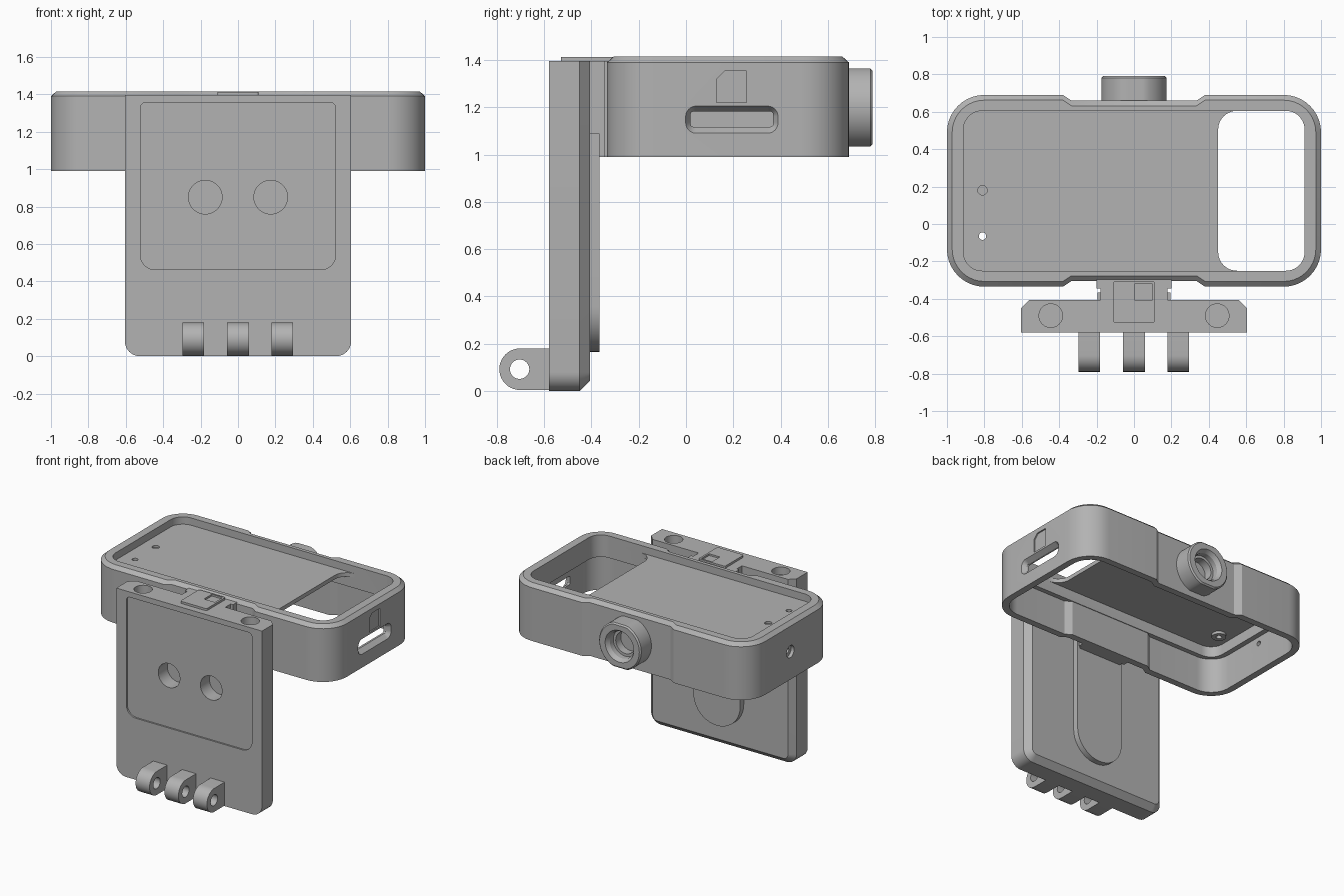
import bpy, bmesh, math

cube = bpy.data.objects.get("Cube")
if cube:
    bpy.data.objects.remove(cube, do_unlink=True)

grey = bpy.data.materials.new("plain grey")
grey.use_nodes = True
COLOR = (0.45, 0.45, 0.45, 1)
grey.diffuse_color = COLOR
grey.node_tree.nodes["Principled BSDF"].inputs["Base Color"].default_value = COLOR


# ---------- profile helpers ----------
def rounded(x0, x1, y0, y1, r_low, r_high=None, n=10):
    """Rounded rectangle, with separate radii for the low and high edges."""
    r_high = r_low if r_high is None else r_high
    corners = [(x1, y0, -1, 1, r_low), (x1, y1, -1, -1, r_high),
               (x0, y1, 1, -1, r_high), (x0, y0, 1, 1, r_low)]
    pts = []
    for k, (x, y, sx, sy, r) in enumerate(corners):
        for i in range(n + 1):
            a = math.radians(90 * (k - 1 + i / n))
            pts.append((x + sx * r + r * math.cos(a), y + sy * r + r * math.sin(a)))
    return pts


def circle(cx, cy, r, n=48):
    return [(cx + r * math.cos(math.tau * i / n), cy + r * math.sin(math.tau * i / n))
            for i in range(n)]


def case_outline(d):
    """Case outline inset by d, with a shallow waist on the long sides."""
    lo, hi, waist, r = -0.335 + d, 0.69 - d, 0.03, 0.2 - d
    pts = rounded(-1 + d, 1 - d, lo, hi, r)
    half = len(pts) // 2
    front = [(-0.38, lo), (-0.335, lo + waist), (0.335, lo + waist), (0.38, lo)]
    back = [(0.38, hi), (0.335, hi - waist), (-0.335, hi - waist), (-0.38, hi)]
    return pts[:half] + back + pts[half:] + front


# ---------- solid helpers ----------
PLACE = {"x": lambda a, b, c: (c, a, b),
         "y": lambda a, b, c: (a, c, b),
         "z": lambda a, b, c: (a, b, c)}


def loft(name, axis, *sections):
    """Solid through equal-length profiles, each given as (position, points)."""
    bm = bmesh.new()
    rings = [[bm.verts.new(PLACE[axis](a, b, pos)) for a, b in pts] for pos, pts in sections]
    for low, high in zip(rings, rings[1:]):
        for i in range(len(low)):
            j = (i + 1) % len(low)
            bm.faces.new((low[i], low[j], high[j], high[i]))
    bm.faces.new(rings[0])
    bm.faces.new(rings[-1])
    bmesh.ops.remove_doubles(bm, verts=bm.verts, dist=0.0001)
    bmesh.ops.recalc_face_normals(bm, faces=bm.faces)
    mesh = bpy.data.meshes.new(name)
    bm.to_mesh(mesh)
    bm.free()
    mesh.materials.append(grey)
    obj = bpy.data.objects.new(name, mesh)
    bpy.context.collection.objects.link(obj)
    return obj


def prism(name, axis, pts, lo, hi):
    return loft(name, axis, (lo, pts), (hi, pts))


def select(obj):
    bpy.ops.object.select_all(action="DESELECT")
    obj.select_set(True)
    bpy.context.view_layer.objects.active = obj


def cut(obj, axis, pts, lo, hi, end_pts=None):
    """Subtract a prism, or a tapered one if end_pts is given."""
    cutter = loft("cutter", axis, (lo, pts), (hi, end_pts or pts))
    cutter.hide_render = True
    select(obj)
    mod = obj.modifiers.new("cut", "BOOLEAN")
    mod.operation = "DIFFERENCE"
    mod.solver = "EXACT"
    mod.object = cutter
    bpy.ops.object.modifier_apply(modifier=mod.name)
    bpy.data.objects.remove(cutter, do_unlink=True)


parts = []

# ---------- case: chamfered shell with a thin deck near the top ----------
case = loft("case_shell", "z", (0.99, case_outline(0)), (1.39, case_outline(0)),
            (1.415, case_outline(0.028)))
opening = rounded(-0.912, 0.912, -0.25, 0.605, 0.1)
cut(case, "z", case_outline(0.05), 0.9, 1.25)
cut(case, "z", opening, 1.2, 1.33)
cut(case, "z", opening, 1.36, 1.5)
cut(case, "z", rounded(0.45, 0.912, -0.25, 0.605, 0.1), 1.2, 1.5)
# deck holes
cut(case, "z", circle(-0.81, 0.18, 0.025), 1.345, 1.5)
cut(case, "z", circle(-0.81, -0.065, 0.02), 1.2, 1.5)
# left wall: flared slot and shallow label recess
cut(case, "x", rounded(0.02, 0.368, 1.118, 1.182, 0.01), 0.9, 1.0)
cut(case, "x", rounded(0.02, 0.368, 1.118, 1.182, 0.02), 0.965, 1.001,
    rounded(-0.002, 0.39, 1.09, 1.206, 0.045))
cut(case, "x", [(0.13, 1.22), (0.255, 1.22), (0.255, 1.355), (0.165, 1.355), (0.13, 1.32)],
    0.99, 1.1)
# right wall: round port
cut(case, "x", circle(0.19, 1.2, 0.045), -1.1, -0.975)
cut(case, "x", circle(0.19, 1.2, 0.018), -1.1, -0.9)
parts.append(case)

boss = prism("deck_boss", "z", circle(-0.81, -0.065, 0.05), 1.31, 1.335)
cut(boss, "z", circle(-0.81, -0.065, 0.02), 1.2, 1.5)
parts.append(boss)


# ---------- lens mount on the back, flattened above and below ----------
def lens_profile(r, flat):
    return [(x, min(max(z, 1.2 - flat), 1.2 + flat)) for x, z in circle(0, 1.2, r, 64)]


lens = loft("lens_mount", "y", (0.63, lens_profile(0.175, 0.165)),
            (0.78, lens_profile(0.175, 0.165)), (0.79, lens_profile(0.165, 0.155)))
cut(lens, "y", circle(0, 1.2, 0.1), 0.76, 0.8, circle(0, 1.2, 0.125))
cut(lens, "y", circle(0, 1.2, 0.1), 0.72, 0.77)
cut(lens, "y", circle(0, 1.2, 0.08), 0.65, 0.73)
parts.append(lens)


# ---------- bracket: upright plate with chamfered rear edges ----------
def bracket_profile(d):
    return rounded(-0.605 + d, 0.605 - d, d, 1.397, 0.08 - d, 0)


bracket = loft("bracket_plate", "y", (-0.58, bracket_profile(0)),
               (-0.45, bracket_profile(0)), (-0.407, bracket_profile(0.043)))
cut(bracket, "y", rounded(-0.522, 0.522, 0.462, 1.357, 0.08, 0.03), -0.7, -0.568)
for side in (-1, 1):
    cut(bracket, "y", circle(side * 0.175, 0.85, 0.09), -0.7, -0.46)
    cut(bracket, "z", circle(side * 0.445, -0.49, 0.063), 1.34, 1.5)
parts.append(bracket)

# ---------- rear tongue and the joint to the case ----------
parts.append(prism("rear_tongue", "y", rounded(-0.195, 0.195, 0.165, 1.09, 0.194, 0),
                   -0.42, -0.365))
parts.append(prism("joint_block", "z", rounded(-0.18, 0.18, -0.42, -0.29, 0), 0.99, 1.397))
parts.append(prism("joint_flange", "z", rounded(-0.2, 0.2, -0.345, -0.29, 0), 0.99, 1.397))

# top latch tab with a small square recess
tab = prism("latch_tab", "z", rounded(-0.11, 0.11, -0.53, -0.305, 0.012), 1.385, 1.413)
cut(tab, "z", rounded(0.005, 0.095, -0.41, -0.318, 0), 1.4, 1.5)
parts.append(tab)

# ---------- three mounting prongs at the bottom of the front ----------
for name, x in (("right", -0.24), ("middle", 0), ("left", 0.237)):
    ear = rounded(-0.79, -0.57, 0.004, 0.18, 0, 0)
    arc = [(-0.702 - 0.088 * math.sin(math.pi * i / 20),
            0.092 + 0.088 * math.cos(math.pi * i / 20)) for i in range(21)]
    ear = arc + [(-0.57, 0.004), (-0.57, 0.18)]
    prong = prism(name + "_prong", "x", ear, x - 0.058, x + 0.058)
    cut(prong, "x", circle(-0.704, 0.092, 0.041, 32), x - 0.1, x + 0.1)
    parts.append(prong)

# smooth the curved walls, keep edges crisp
for part in parts:
    select(part)
    bpy.ops.object.shade_smooth_by_angle(angle=math.radians(25))
